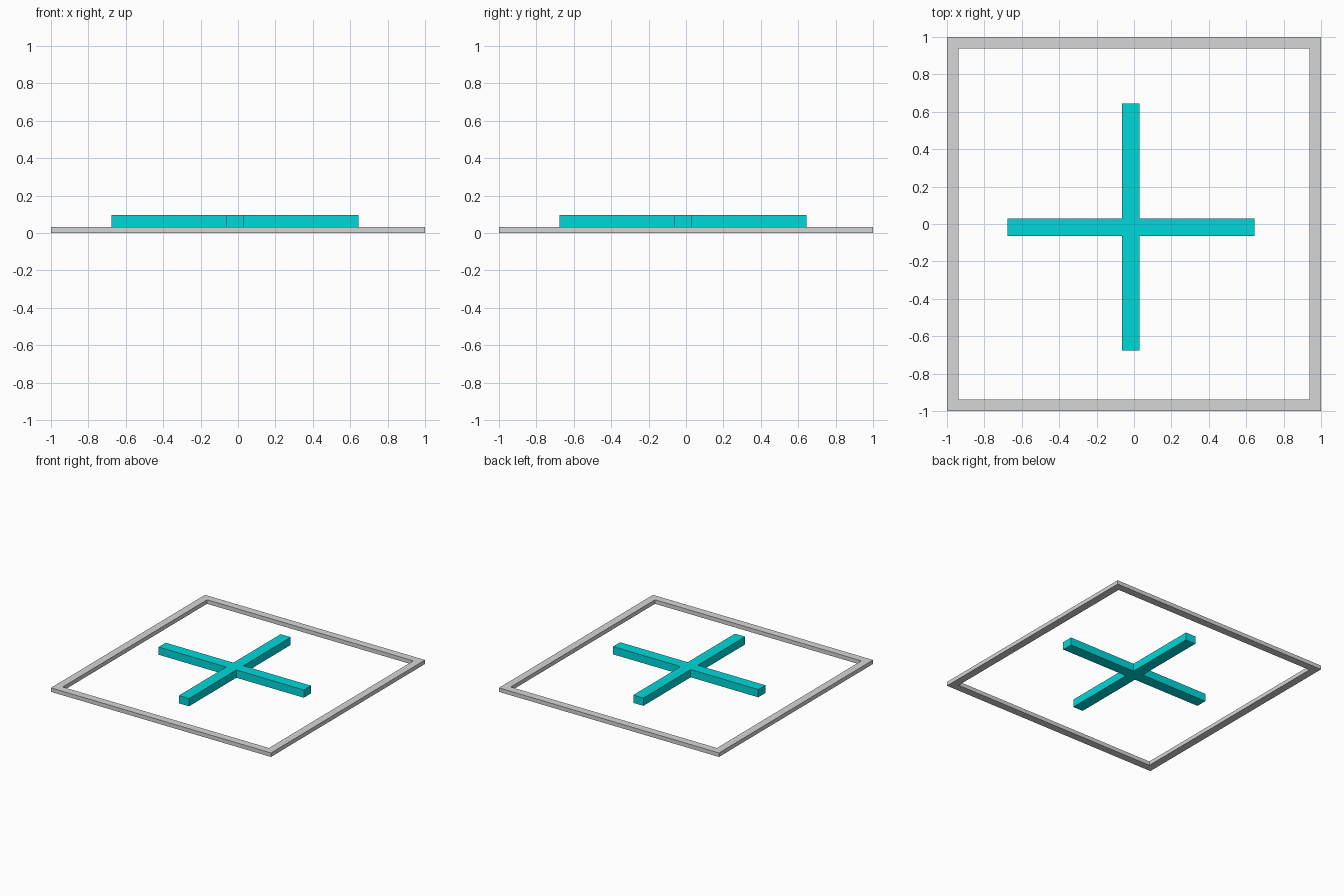
import bpy
import bmesh

cube = bpy.data.objects.get("Cube")
if cube:
    bpy.data.objects.remove(cube, do_unlink=True)


def make_material(name, rgb):
    mat = bpy.data.materials.new(name)
    mat.use_nodes = True
    mat.diffuse_color = (*rgb, 1)
    mat.node_tree.nodes["Principled BSDF"].inputs["Base Color"].default_value = (*rgb, 1)
    return mat


def new_object(name, bm, mat):
    bmesh.ops.recalc_face_normals(bm, faces=bm.faces)
    mesh = bpy.data.meshes.new(name)
    bm.to_mesh(mesh)
    bm.free()
    mesh.materials.append(mat)
    obj = bpy.data.objects.new(name, mesh)
    bpy.context.collection.objects.link(obj)
    return obj


def extrude_up(bm, height):
    result = bmesh.ops.extrude_face_region(bm, geom=bm.faces[:], use_keep_orig=True)
    verts = [v for v in result["geom"] if isinstance(v, bmesh.types.BMVert)]
    bmesh.ops.translate(bm, verts=verts, vec=(0, 0, height))


grey = make_material("light grey", (0.67, 0.67, 0.67))
teal = make_material("teal", (0.0, 0.69, 0.70))

FRAME_HEIGHT = 0.033
FRAME_WIDTH = 0.0625
CROSS_TOP = 0.097

# Square border: mitred strips between an outer and an inner square
bm = bmesh.new()
corners = [(-1, -1), (1, -1), (1, 1), (-1, 1)]
inner = 1 - FRAME_WIDTH
outer_ring = [bm.verts.new((x, y, 0)) for x, y in corners]
inner_ring = [bm.verts.new((x * inner, y * inner, 0)) for x, y in corners]
for i in range(4):
    j = (i + 1) % 4
    bm.faces.new((outer_ring[i], outer_ring[j], inner_ring[j], inner_ring[i]))
extrude_up(bm, FRAME_HEIGHT)
new_object("square_frame", bm, grey)

# Cross: one outline, slightly off centre, extruded above the frame level
a, b, c, d = -0.677, -0.063, 0.029, 0.643
outline = [(b, a), (c, a), (c, b), (d, b), (d, c), (c, c),
           (c, d), (b, d), (b, c), (a, c), (a, b), (b, b)]
bm = bmesh.new()
bm.faces.new([bm.verts.new((x, y, FRAME_HEIGHT)) for x, y in outline])
extrude_up(bm, CROSS_TOP - FRAME_HEIGHT)
new_object("raised_cross", bm, teal)
